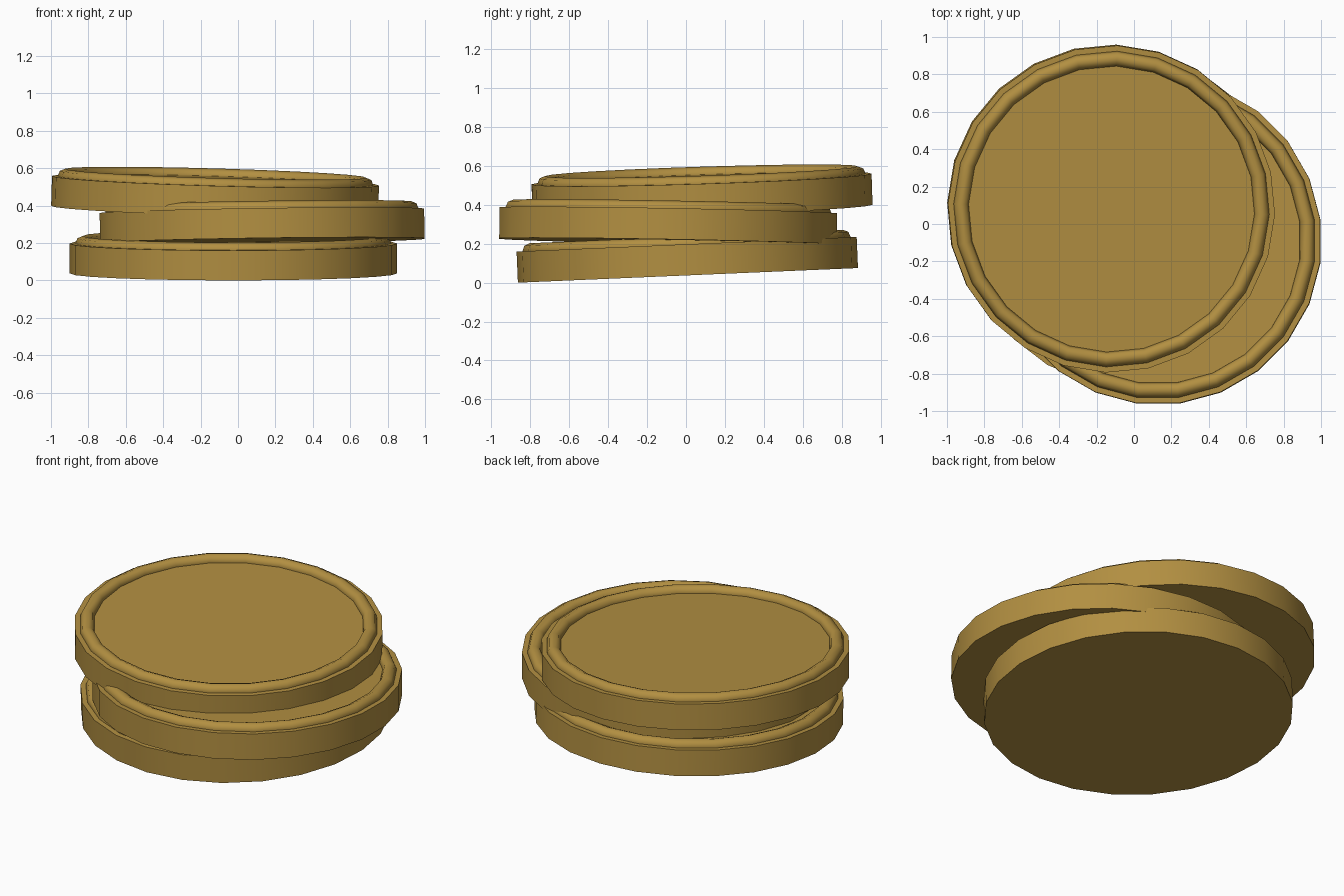
import bpy, bmesh, math
from mathutils import Vector, Matrix

if "Cube" in bpy.data.objects:
    bpy.data.objects.remove(bpy.data.objects["Cube"])

gold = bpy.data.materials.new("old_gold")
gold.diffuse_color = (0.445, 0.275, 0.053, 1)
gold.use_nodes = True
gold.node_tree.nodes["Principled BSDF"].inputs["Base Color"].default_value = gold.diffuse_color

SIDES, R, H = 24, 0.875, 0.16       # disc
RIM_R, RIM_T, RIM_SEG = 0.805, 0.04, 8   # raised ring


def coin(name, centre, slope_x, slope_y, turn):
    bm = bmesh.new()
    # flat disc
    bmesh.ops.create_cone(bm, cap_ends=True, segments=SIDES, radius1=R, radius2=R,
                          depth=H, matrix=Matrix.Translation((0, 0, H / 2)))
    # raised ring half sunk in the top face
    rings = []
    for i in range(SIDES):
        a = 2 * math.pi * i / SIDES
        ring = []
        for j in range(RIM_SEG):
            b = 2 * math.pi * j / RIM_SEG
            r = RIM_R + RIM_T * math.cos(b)
            ring.append(bm.verts.new((r * math.sin(a), r * math.cos(a), H + RIM_T * math.sin(b))))
        rings.append(ring)
    faces = []
    for i in range(SIDES):
        p, q = rings[i], rings[(i + 1) % SIDES]
        for j in range(RIM_SEG):
            k = (j + 1) % RIM_SEG
            faces.append(bm.faces.new((p[j], p[k], q[k], q[j])))
    bmesh.ops.recalc_face_normals(bm, faces=bm.faces[:])
    # tilt so the coin follows the given slopes
    normal = Vector((-slope_x, -slope_y, 1)).normalized()
    tilt = Vector((0, 0, 1)).rotation_difference(normal).to_matrix().to_4x4()
    bm.transform(Matrix.Translation(centre) @ tilt @ Matrix.Rotation(math.radians(turn), 4, 'Z'))
    me = bpy.data.meshes.new(name)
    bm.to_mesh(me)
    bm.free()
    ob = bpy.data.objects.new(name, me)
    bpy.context.collection.objects.link(ob)
    me.materials.append(gold)
    bpy.ops.object.select_all(action='DESELECT')
    ob.select_set(True)
    bpy.context.view_layer.objects.active = ob
    bpy.ops.object.shade_smooth_by_angle(angle=math.radians(50))


coin("bottom_coin", (-0.025, 0.01, 0.0375), 0.0, 0.043, 0)
coin("middle_coin", (0.13, -0.093, 0.211), 0.014, -0.018, 7.5)
coin("top_coin", (-0.125, 0.085, 0.373), -0.029, 0.032, -2)
